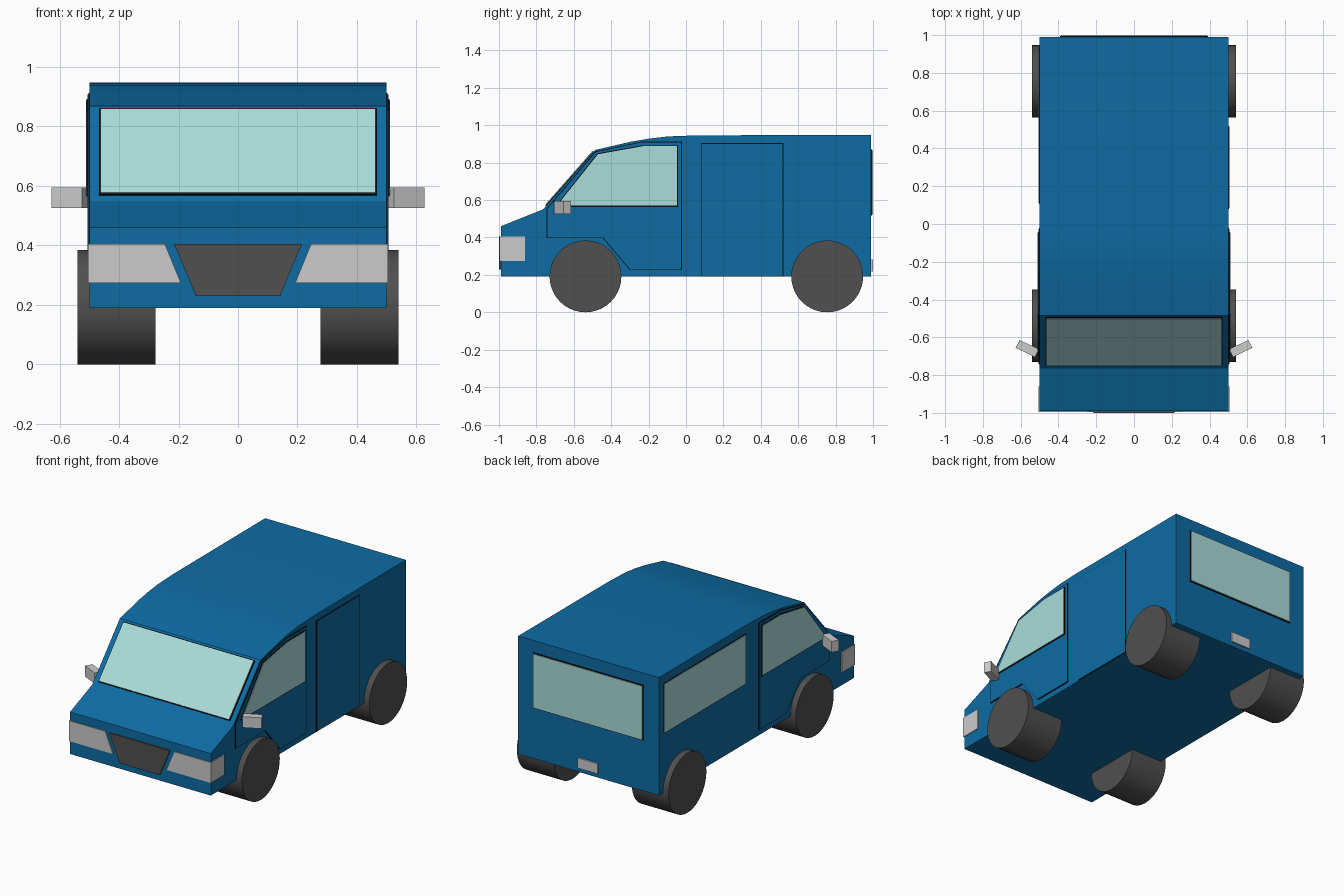
import bpy, bmesh, math
from mathutils import Vector

if "Cube" in bpy.data.objects:
    bpy.data.objects.remove(bpy.data.objects["Cube"])


def material(name, r, g, b):
    m = bpy.data.materials.new(name)
    m.diffuse_color = (r, g, b, 1)
    m.use_nodes = True
    m.node_tree.nodes["Principled BSDF"].inputs["Base Color"].default_value = m.diffuse_color
    return m


BLUE = material("blue_paint", 0.004, 0.15, 0.37)
GLASS = material("pale_glass", 0.40, 0.72, 0.70)
DARK = material("dark_rubber", 0.08, 0.08, 0.08)
BLACK = material("black_trim", 0.004, 0.004, 0.004)


def prism(name, pts, axis, a, b, mat=None):
    """Extrude a 2D profile along an axis from a to b."""
    place = {"x": lambda p, d: (d, p[0], p[1]),
             "y": lambda p, d: (p[0], d, p[1]),
             "z": lambda p, d: (p[0], p[1], d)}[axis]
    bm = bmesh.new()
    lo = [bm.verts.new(place(p, a)) for p in pts]
    hi = [bm.verts.new(place(p, b)) for p in pts]
    bm.faces.new(lo)
    bm.faces.new(hi[::-1])
    for i in range(len(pts)):
        j = (i + 1) % len(pts)
        bm.faces.new((lo[i], lo[j], hi[j], hi[i]))
    bmesh.ops.recalc_face_normals(bm, faces=bm.faces)
    me = bpy.data.meshes.new(name)
    bm.to_mesh(me)
    bm.free()
    ob = bpy.data.objects.new(name, me)
    bpy.context.collection.objects.link(ob)
    if mat:
        me.materials.append(mat)
    return ob


def rect(u0, u1, v0, v1, grow=0.0):
    return [(u0 - grow, v0 - grow), (u1 + grow, v0 - grow),
            (u1 + grow, v1 + grow), (u0 - grow, v1 + grow)]


def smooth(ob, angle):
    bpy.ops.object.select_all(action="DESELECT")
    ob.select_set(True)
    bpy.context.view_layer.objects.active = ob
    bpy.ops.object.shade_smooth_by_angle(angle=math.radians(angle))


# Body shell: side profile across the full width
body = prism("body", [(-0.99, 0.19), (-0.99, 0.46), (-0.765, 0.55), (-0.485, 0.868),
                      (-0.29, 0.913), (-0.20, 0.928), (-0.10, 0.94), (0.06, 0.946),
                      (0.99, 0.948), (0.99, 0.19)], "x", -0.5, 0.5, BLUE)
smooth(body, 20)

# Windscreen with black surround, lying on the front slope
foot, head = Vector((-0.765, 0.55)), Vector((-0.485, 0.868))
along = (head - foot).normalized()
out = Vector((-along.y, along.x))


def slope_panel(name, s0, s1, half, lift, mat):
    a, b = foot + along * s0, foot + along * s1
    prism(name, [a - out * 0.01, b - out * 0.01, b + out * lift, a + out * lift],
          "x", -half, half, mat)


slope_panel("windscreen_surround", 0.024, 0.412, 0.468, 0.004, BLACK)
slope_panel("windscreen", 0.030, 0.406, 0.462, 0.008, GLASS)

# Outlines of the cab door and its window
seam = [(-0.745, 0.397), (-0.445, 0.397), (-0.30, 0.225), (-0.022, 0.225),
        (-0.022, 0.912), (-0.24, 0.912), (-0.485, 0.860), (-0.745, 0.556)]
door = [(-0.741, 0.401), (-0.443, 0.401), (-0.298, 0.229), (-0.026, 0.229),
        (-0.026, 0.908), (-0.24, 0.908), (-0.482, 0.856), (-0.741, 0.553)]
frame = [(-0.700, 0.564), (-0.042, 0.564), (-0.042, 0.893), (-0.232, 0.893), (-0.474, 0.850)]
pane = [(-0.690, 0.570), (-0.047, 0.570), (-0.047, 0.888), (-0.231, 0.888), (-0.471, 0.845)]

for s, side in ((1, "right"), (-1, "left")):
    def panel(name, pts, depth, mat):
        prism(side + "_" + name, pts, "x", s * 0.49, s * depth, mat)

    # Cab door and window
    panel("door_seam", seam, 0.503, BLACK)
    panel("door", door, 0.506, BLUE)
    panel("door_window_surround", frame, 0.509, BLACK)
    panel("door_window", pane, 0.512, GLASS)

    # Angled mirror
    prism(side + "_mirror", [(s * 0.503, -0.662), (s * 0.605, -0.615),
                             (s * 0.627, -0.655), (s * 0.525, -0.705)],
          "z", 0.525, 0.595)

    # Headlight wrapping round the corner
    prism(side + "_headlight", [(s * 0.192, 0.274), (s * 0.505, 0.274),
                                (s * 0.505, 0.405), (s * 0.246, 0.405)],
          "y", -0.996, -0.86)

    # Wheels
    for y, end in ((-0.5375, "front"), (0.755, "rear")):
        bpy.ops.mesh.primitive_cylinder_add(
            vertices=40, radius=0.192, depth=0.262,
            location=(s * 0.408, y, 0.192), rotation=(0, math.pi / 2, 0))
        wheel = bpy.context.object
        wheel.name = side + "_" + end + "_wheel"
        wheel.data.materials.append(DARK)
        smooth(wheel, 30)

# Sliding door on the right only
prism("sliding_door_seam", rect(0.080, 0.520, 0.191, 0.905), "x", 0.49, 0.502, BLACK)
prism("sliding_door", rect(0.084, 0.516, 0.195, 0.901), "x", 0.49, 0.505, BLUE)

# Long rear side window on the left only
prism("left_rear_window_surround", rect(0.112, 0.938, 0.575, 0.888, 0.005),
      "x", -0.49, -0.502, BLACK)
prism("left_rear_window", rect(0.112, 0.938, 0.575, 0.888), "x", -0.49, -0.505, GLASS)

# Grille
prism("grille", [(-0.142, 0.23), (0.142, 0.23), (0.215, 0.405), (-0.215, 0.405)],
      "y", -1.0, -0.98, DARK)

# Back window and number plate
prism("back_window_surround", rect(-0.386, 0.386, 0.522, 0.866, 0.005), "y", 0.98, 0.995, BLACK)
prism("back_window", rect(-0.386, 0.386, 0.522, 0.866), "y", 0.98, 1.0, GLASS)
prism("number_plate", rect(-0.07, 0.07, 0.218, 0.283), "y", 0.98, 1.0)
